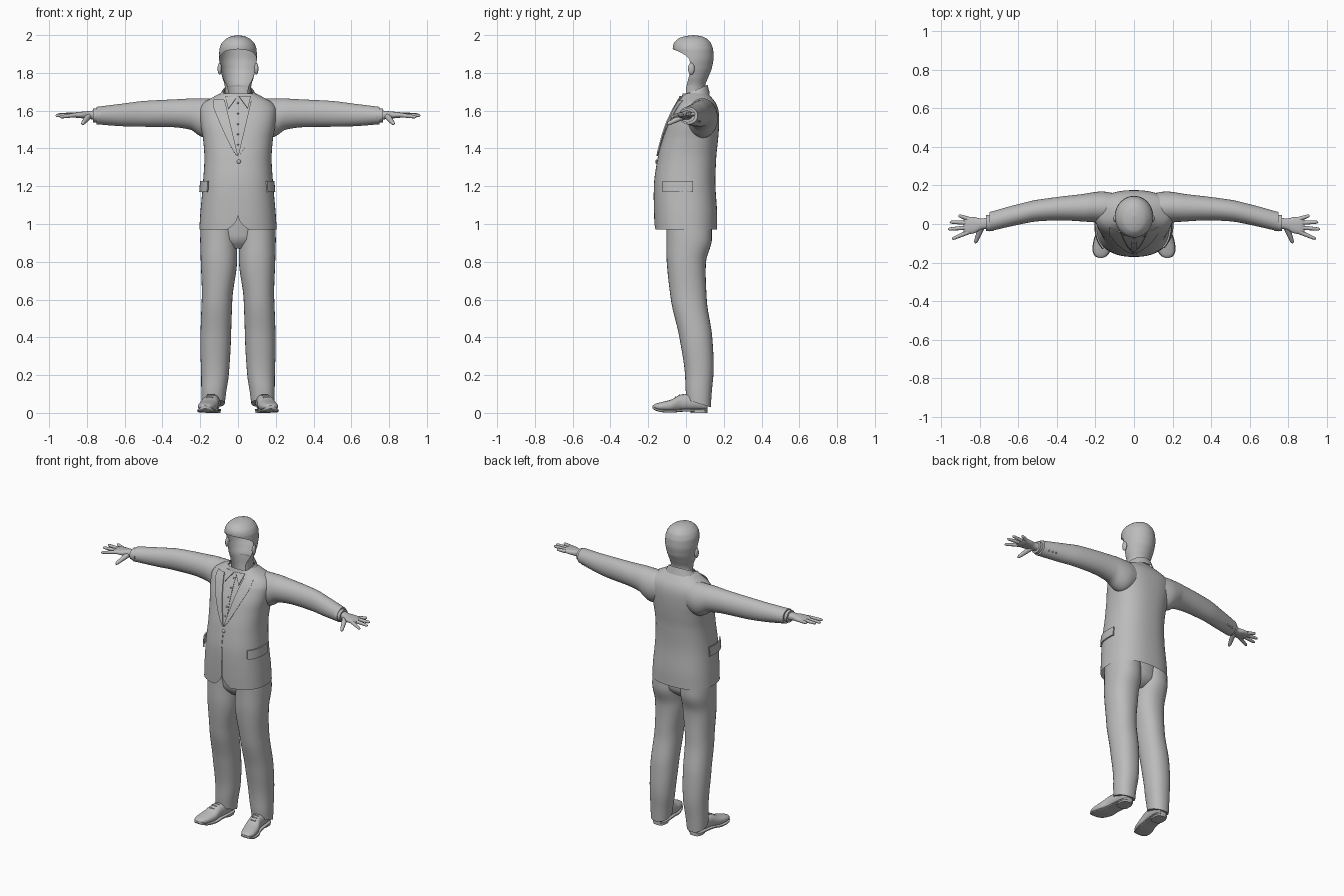
import bpy, bmesh, math
from mathutils import Vector

default = bpy.data.objects.get("Cube")
if default:
    bpy.data.objects.remove(default, do_unlink=True)

GREY = (0.5, 0.5, 0.5, 1)
grey = bpy.data.materials.new("plain grey")
grey.use_nodes = True
grey.diffuse_color = GREY
grey.node_tree.nodes["Principled BSDF"].inputs["Base Color"].default_value = GREY


def finish(name, bm):
    bmesh.ops.remove_doubles(bm, verts=bm.verts, dist=0.00005)
    bmesh.ops.recalc_face_normals(bm, faces=bm.faces)
    mesh = bpy.data.meshes.new(name)
    bm.to_mesh(mesh)
    bm.free()
    mesh.materials.append(grey)
    mesh.shade_smooth()
    mesh.set_sharp_from_angle(angle=math.radians(40))
    obj = bpy.data.objects.new(name, mesh)
    bpy.context.collection.objects.link(obj)
    return obj


def sample(keys, t):
    """Smooth, overshoot-free interpolation of key rows by their first value."""
    last = len(keys) - 1
    i = max([j for j in range(last) if keys[j][0] <= t], default=0)
    h = keys[i + 1][0] - keys[i][0]
    s = min(1, max(0, (t - keys[i][0]) / h))

    def secant(j, c):
        return (keys[j + 1][c] - keys[j][c]) / (keys[j + 1][0] - keys[j][0])

    def slope(j, c):
        if j == 0 or j == last:
            return secant(min(j, last - 1), c)
        a, b = secant(j - 1, c), secant(j, c)
        return 2 * a * b / (a + b) if a * b > 0 else 0

    row = []
    for c in range(1, len(keys[0])):
        a, b = keys[i][c], keys[i + 1][c]
        m, n = slope(i, c) * h, slope(i + 1, c) * h
        row.append(a + s * m + s * s * (3 * (b - a) - 2 * m - n)
                   + s ** 3 * (2 * (a - b) + m + n))
    return row


def bend(value, p):
    return math.copysign(abs(value) ** (2 / p), value)


def steps(a, b, n):
    return [a + (b - a) * i / n for i in range(n + 1)]


def loft(name, frame, ts, n=32, p=2, gap=None):
    """Skin rings; frame(t) gives centre and two axes, gap(t) opens the front."""
    bm = bmesh.new()
    rows = []
    for t in ts:
        c, u, v = (Vector(w) for w in frame(t))
        g = gap(t) if gap else 0
        row = []
        for k in range(n + 1 if gap else n):
            a = -math.pi / 2 + g + (2 * math.pi - 2 * g) * k / n
            row.append(bm.verts.new(c + u * bend(math.cos(a), p) + v * bend(math.sin(a), p)))
        rows.append(row)
    for r, q in zip(rows, rows[1:]):
        for k in range(n):
            j = k + 1 if gap else (k + 1) % n
            bm.faces.new((r[k], r[j], q[j], q[k]))
    if not gap:
        bm.faces.new(rows[0])
        bm.faces.new(rows[-1])
    return finish(name, bm)


def patch(name, point, nu=8, nv=12, thick=0.005):
    """Thin plate over a point(u, v) surface."""
    bm = bmesh.new()
    grid = [[bm.verts.new(point(i / nu, j / nv)) for i in range(nu + 1)] for j in range(nv + 1)]
    for a, b in zip(grid, grid[1:]):
        for i in range(nu):
            bm.faces.new((a[i], a[i + 1], b[i + 1], b[i]))
    bmesh.ops.remove_doubles(bm, verts=bm.verts, dist=0.0001)
    bmesh.ops.solidify(bm, geom=bm.faces[:], thickness=thick)
    return finish(name, bm)


def ball(name, centre, size, seg=12):
    bm = bmesh.new()
    bmesh.ops.create_uvsphere(bm, u_segments=seg, v_segments=seg // 2 + 2, radius=1)
    for v in bm.verts:
        v.co = Vector(centre) + Vector(v.co[i] * size[i] for i in range(3))
    return finish(name, bm)


def tube(name, a, b, r0, r1):
    a, b = Vector(a), Vector(b)
    u = (b - a).cross(Vector((0, 0, 1))).normalized()
    v = (b - a).cross(u).normalized()

    def frame(t):
        r = (r0 + (r1 - r0) * t) * math.sqrt(max(0.02, 1 - max(0, (t - 0.85) / 0.15) ** 2))
        return a.lerp(b, t), u * r, v * r
    loft(name, frame, steps(0, 0.8, 4) + steps(0.86, 1, 5), 12)


# Jacket body: height, centre y, half width, half depth
TORSO = [(0.97, 0, 0.205, 0.165), (1.05, -0.002, 0.2, 0.167), (1.2, -0.007, 0.187, 0.163),
         (1.35, 0.005, 0.178, 0.155), (1.45, 0.022, 0.185, 0.148), (1.52, 0.035, 0.197, 0.14),
         (1.6, 0.051, 0.205, 0.121), (1.64, 0.055, 0.185, 0.103), (1.667, 0.053, 0.14, 0.085),
         (1.7, 0.043, 0.08, 0.066)]
P = 2.4


def torso(z, grow=0):
    y, rx, ry = sample(TORSO, z)
    return (0, y, z), (rx + grow, 0, 0), (0, ry + grow, 0)


def on_torso(x, z, off):
    y, rx, ry = sample(TORSO, z)
    f = min(1, abs(x) / rx)
    return Vector((x, y - ry * (1 - f ** P) ** (1 / P) - off, z))


def jacket_gap(z):
    w = max(0.001, 0.24 * (z - 1.36), 0.06 * max(0, 1 - (z - 0.97) / 0.1) ** 3)
    return math.asin(min(1, w / sample(TORSO, z)[1]) ** (P / 2))


loft("jacket_body", torso, steps(0.97, 1.7, 60), 64, P, jacket_gap)
loft("shirt", lambda z: torso(z, -0.007), steps(1.3, 1.69, 24), 48, P, lambda z: 0)
loft("shirt_collar", lambda t: ((0, 0.035, 1.68 + 0.025 * t), (0.08 - 0.006 * t, 0, 0),
                                (0, 0.071 - 0.006 * t, 0.03)), steps(0, 1, 4), 40, 2, lambda t: 0.04)
loft("jacket_collar", lambda t: ((0, 0.043, 1.66 + 0.045 * t), (0.108 - 0.026 * t, 0, 0),
                                 (0, 0.083 - 0.012 * t, 0.032)), steps(0, 1, 5), 40, 2, lambda t: 0.75)
patch("shirt_placket", lambda u, v: on_torso(0.024 * (u - 0.5), 1.37 + 0.29 * v, -0.004), 4, 12, 0.003)
for i in range(5):
    ball("shirt_button", on_torso(0, 1.42 + 0.055 * i, -0.002), (0.005, 0.004, 0.005))
ball("jacket_button", on_torso(0.004, 1.33, 0.003), (0.011, 0.006, 0.011))

# Head shell with an open face: height, centre y, half width, half depth
HEAD = [(1.62, 0.035, 0.066, 0.06), (1.68, 0.04, 0.067, 0.06), (1.73, 0.04, 0.07, 0.062),
        (1.78, 0.037, 0.084, 0.082), (1.83, 0.036, 0.095, 0.102), (1.88, 0.039, 0.1, 0.107),
        (1.92, 0.037, 0.099, 0.107), (1.95, 0.034, 0.09, 0.101), (1.98, 0.034, 0.064, 0.077),
        (1.994, 0.037, 0.034, 0.044), (2, 0.04, 0.001, 0.001)]


def head(z):
    y, rx, ry = sample(HEAD, z)
    return (0, y, z), (rx, 0, 0), (0, ry, 0)


def face_gap(z):
    if z > 1.925:
        return 0
    cut = 0.02 - 0.09 * max(0, (z - 1.86) / 0.065) ** 2 - 0.25 * min(0.08, max(0, 1.8 - z))
    y, rx, ry = sample(HEAD, z)
    return math.pi / 2 + math.asin(max(-1, min(1, (cut - y) / ry)))


loft("head", head, steps(1.62, 1.96, 68) + steps(1.964, 2, 14), 48, 2, face_gap)

# Trousers seat
SEAT = [(0.87, 0.01, 0.06, 0.06), (0.92, 0.015, 0.15, 0.105), (1.1, 0.01, 0.17, 0.12)]
loft("trouser_seat", lambda z: ((0, sample(SEAT, z)[0], z), (sample(SEAT, z)[1], 0, 0),
                                (0, sample(SEAT, z)[2], 0)), steps(0.87, 1.1, 10))

# Limbs: position along the limb, centre pair, half size pair
ARM = [(0.08, 0.085, 1.57, 0.07, 0.085), (0.17, 0.087, 1.56, 0.082, 0.105),
       (0.21, 0.087, 1.568, 0.078, 0.097), (0.25, 0.085, 1.582, 0.073, 0.083),
       (0.35, 0.082, 1.586, 0.064, 0.073), (0.5, 0.07, 1.583, 0.056, 0.068),
       (0.62, 0.045, 1.577, 0.053, 0.059), (0.75, 0.012, 1.574, 0.05, 0.046)]
HAND = [(0.73, 0.01, 1.575, 0.032, 0.028), (0.79, 0, 1.577, 0.028, 0.021),
        (0.83, -0.006, 1.577, 0.042, 0.017), (0.87, -0.008, 1.577, 0.045, 0.013),
        (0.885, -0.008, 1.577, 0.034, 0.006)]
LEG = [(0.05, 0.131, 0.067, 0.061, 0.064), (0.1, 0.129, 0.067, 0.065, 0.068),
       (0.2, 0.122, 0.07, 0.073, 0.075), (0.4, 0.118, 0.052, 0.081, 0.087),
       (0.6, 0.111, 0.015, 0.081, 0.095), (0.8, 0.101, 0.002, 0.096, 0.104),
       (0.92, 0.102, 0.017, 0.098, 0.12), (1.05, 0.1, 0.015, 0.093, 0.12)]
# Shoe: y, centre x, half width, underside, top
SHOE = [(-0.177, 0.173, 0.006, 0.03, 0.038), (-0.165, 0.172, 0.03, 0.02, 0.047),
        (-0.13, 0.167, 0.046, 0.01, 0.057), (-0.08, 0.156, 0.05, 0.007, 0.07),
        (-0.02, 0.143, 0.042, 0.012, 0.098), (0.05, 0.135, 0.042, 0.014, 0.1),
        (0.1, 0.132, 0.037, 0.014, 0.08), (0.115, 0.132, 0.022, 0.018, 0.06)]
FINGERS = {"index": (-0.042, 0.945, -0.078, 1.566), "middle": (-0.018, 0.967, -0.027, 1.574),
           "ring": (0.006, 0.957, 0.01, 1.58), "little": (0.027, 0.912, 0.044, 1.584)}

for side, sx in (("left", 1), ("right", -1)):
    def across(keys):
        def frame(x):
            y, z, ry, rz = sample(keys, x)
            return (sx * x, y, z), (0, ry, 0), (0, 0, rz)
        return frame

    def leg(z):
        x, y, rx, ry = sample(LEG, z)
        return (sx * x, y, z), (sx * rx, 0, 0), (0, ry, -0.02 * max(0, 1 - (z - 0.05) / 0.1))

    def shoe(y):
        x, rx, low, top = sample(SHOE, y)
        return (sx * x, y, (low + top) / 2), (sx * rx, 0, 0), (0, 0, (top - low) / 2)

    def sole(y):
        x, rx, low, top = sample(SHOE, y)
        return (sx * x, y, low + 0.001), (sx * (rx + 0.003), 0, 0), (0, 0, 0.007)

    # Sleeve, shirt cuff and hand
    loft(side + "_sleeve", across(ARM), steps(0.08, 0.75, 40), 32)
    loft(side + "_shirt_cuff", lambda x: ((sx * x, 0.006, 1.575), (0, 0.042, 0), (0, 0, 0.037)),
         steps(0.73, 0.768, 2), 28)
    loft(side + "_palm", across(HAND), steps(0.73, 0.885, 18), 24, 2.5)
    for finger, (y, *tip) in FINGERS.items():
        tube(f"{side}_{finger}_finger", (sx * 0.86, y, 1.577), (sx * tip[0], *tip[1:]), 0.012, 0.008)
    tube(side + "_thumb", (sx * 0.79, -0.01, 1.572), (sx * 0.825, -0.1, 1.528), 0.018, 0.009)
    for i in range(3):
        x = 0.67 + 0.022 * i
        y, z, ry, rz = sample(ARM, x)
        ball(side + "_sleeve_button", (sx * x, y + 0.8 * ry, z - 0.6 * rz), (0.006, 0.005, 0.005))

    # Trouser leg and shoe
    loft(side + "_trouser_leg", leg, steps(0.05, 1.05, 44), 32, 2.2)
    loft(side + "_shoe", shoe, steps(-0.177, 0.115, 30), 28, 2.3)
    loft(side + "_sole", sole, steps(-0.177, 0.115, 30), 20, 4)
    loft(side + "_heel", lambda z: ((sx * 0.133, 0.07, z), (0.04, 0, 0), (0, 0.045, 0)),
         (0, 0.018), 24, 2.8)
    for i in range(3):
        y = -0.015 - 0.02 * i
        x, rx, low, top = sample(SHOE, y)
        tube(side + "_shoelace", (sx * x - 0.018, y, top - 0.001), (sx * x + 0.018, y, top - 0.001), 0.004, 0.004)

    # Ear, lapel, shirt collar point and pocket flap
    ball(side + "_ear", (sx * 0.097, 0.028, 1.822), (0.011, 0.018, 0.031), 16)

    def lapel(u, v):
        inner, outer = 0.07 * v, 0.004 + 0.123 * min(1, v / 0.85) ** 0.8
        return on_torso(sx * (inner + (outer - inner) * u), 1.36 + 0.295 * v, 0.004)

    def collar_point(u, v):
        x = (0.004 + 0.064 * u) * (1 - v) + 0.052 * v
        return on_torso(sx * x, 1.675 - 0.065 * v, 0.001)

    def flap(u, v):
        c, rx, ry = torso(1.17 + 0.058 * v, 0.008)
        a = math.radians(-40 + 51 * u)
        return Vector((sx * rx[0] * bend(math.cos(a), P), c[1] + ry[1] * bend(math.sin(a), P), c[2]))

    patch(side + "_lapel", lapel, 8, 20)
    patch(side + "_shirt_collar_point", collar_point, 6, 6)
    patch(side + "_pocket_flap", flap, 14, 2, 0.008)
